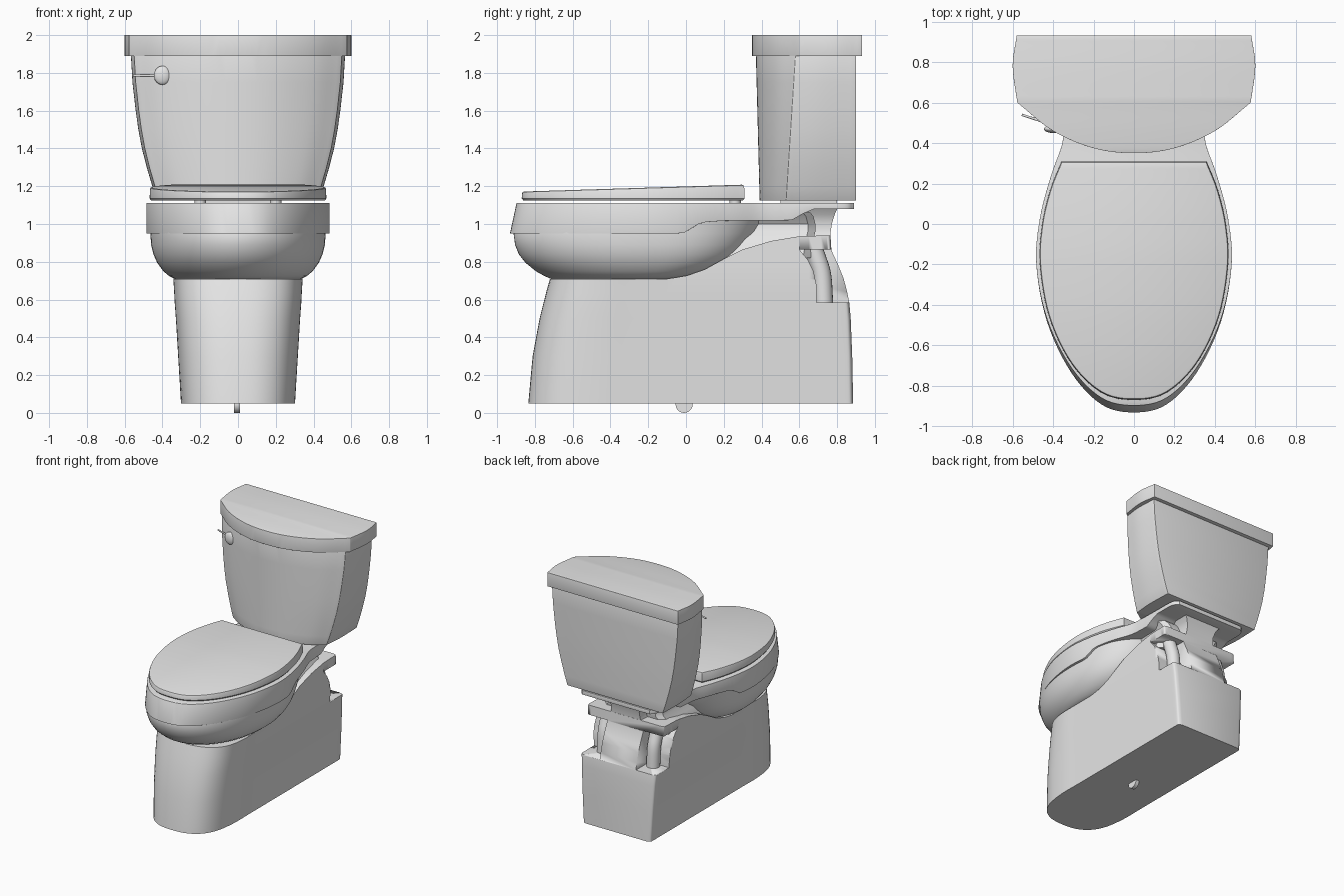
import bpy, bmesh, math
from mathutils import Vector

if "Cube" in bpy.data.objects:
    bpy.data.objects.remove(bpy.data.objects["Cube"])

mat = bpy.data.materials.new("pale grey ceramic")
mat.diffuse_color = (0.8, 0.8, 0.8, 1)
mat.use_nodes = True
mat.node_tree.nodes["Principled BSDF"].inputs["Base Color"].default_value = mat.diffuse_color


def finish(name, bm, bevel=0, angle=35):
    bmesh.ops.remove_doubles(bm, verts=bm.verts, dist=1e-5)
    bmesh.ops.recalc_face_normals(bm, faces=bm.faces)
    me = bpy.data.meshes.new(name)
    bm.to_mesh(me)
    bm.free()
    me.materials.append(mat)
    ob = bpy.data.objects.new(name, me)
    bpy.context.collection.objects.link(ob)
    bpy.ops.object.select_all(action='DESELECT')
    bpy.context.view_layer.objects.active = ob
    ob.select_set(True)
    if bevel:
        m = ob.modifiers.new("bevel", 'BEVEL')
        m.width, m.segments, m.limit_method, m.angle_limit = bevel, 3, 'ANGLE', math.radians(30)
        bpy.ops.object.modifier_apply(modifier=m.name)
    bpy.ops.object.shade_smooth_by_angle(angle=math.radians(angle))
    return ob


def smooth(pts, sub=6):
    """Catmull-Rom through 2D points, mirrored at x = 0 ends."""
    p = [Vector(q) for q in pts]
    def ghost(a, b):
        return Vector((-b.x, b.y)) if a.x == 0 else 2 * a - b
    p = [ghost(p[0], p[1])] + p + [ghost(p[-1], p[-2])]
    out = []
    for a, b, c, d in zip(p, p[1:], p[2:], p[3:]):
        for k in range(sub):
            t = k / sub
            out.append(0.5 * (2 * b + (c - a) * t + (2 * a - 5 * b + 4 * c - d) * t * t
                              + (3 * b - a - 3 * c + d) * t ** 3))
    return [(max(v.x, 0), v.y) for v in out + [p[-2]]]


def loft(name, rings, bevel=0, angle=35):
    """Rings are right-hand half outlines, front to back; mirrored and skinned."""
    bm = bmesh.new()
    full, pairs = [], []
    for r in rings:
        right = [bm.verts.new(p) for p in r]
        left = [v if v.co.x < 1e-6 else bm.verts.new((-v.co.x, v.co.y, v.co.z)) for v in right]
        full.append(right + [l for l, q in zip(left[::-1], right[::-1]) if l is not q])
        pairs.append((right, left))
    for a, b in zip(full, full[1:]):
        n = len(a)
        for i in range(n):
            j = (i + 1) % n
            bm.faces.new((a[i], a[j], b[j], b[i]))
    for right, left in (pairs[0], pairs[-1]):
        for i in range(len(right) - 1):
            bm.faces.new(dict.fromkeys((right[i], right[i + 1], left[i + 1], left[i])))
    return finish(name, bm, bevel, angle)


def table(y, pts):
    """Linear lookup."""
    if y <= pts[0][0]:
        return pts[0][1]
    for (a, u), (b, v) in zip(pts, pts[1:]):
        if y <= b:
            return u + (v - u) * (y - a) / (b - a)
    return pts[-1][1]


def rod(name, pts, r, seg=16):
    bm = bmesh.new()
    rings = []
    for i, p in enumerate(pts):
        d = Vector(pts[min(i + 1, len(pts) - 1)]) - Vector(pts[max(i - 1, 0)])
        q = d.to_track_quat('Z', 'Y')
        rings.append([bm.verts.new(Vector(p) + q @ Vector((r * math.cos(k * math.tau / seg),
                      r * math.sin(k * math.tau / seg), 0))) for k in range(seg)])
    for a, b in zip(rings, rings[1:]):
        for i in range(seg):
            bm.faces.new((a[i], a[i - 1], b[i - 1], b[i]))
    bm.faces.new(rings[0])
    bm.faces.new(rings[-1])
    return finish(name, bm)


def box(name, lo, hi):
    half = [(0, lo[1]), (hi[0], lo[1]), (hi[0], hi[1])]
    return loft(name, [[(x, y, z) for x, y in half] for z in (lo[2], hi[2])])


# tank lid
lid = smooth([(0, .35), (.2, .375), (.4, .46), (.577, .6)]) + \
    smooth([(.577, .6), (.6, .78), (.58, .932)])[1:]
loft("tank_lid", [[(x, y, z) for x, y in lid] for z in (1.89, 2.0)], 0.014)

# tank, tapering towards the bottom
tank = smooth([(0, .37), (.2, .395), (.4, .475), (.55, .58)]) + \
    smooth([(.55, .58), (.567, .72), (.56, .9)])[1:]
rings = []
for z, s in ((1.9, 1), (1.75, .985), (1.6, .955), (1.5, .93), (1.4, .897),
             (1.3, .852), (1.2, .8), (1.125, .755)):
    t = (1.9 - z) / .775
    c, f = .58 - .05 * t, .37 + .02 * t
    rings.append([(x * s, f + (y - .37) / .21 * (c - f) if y <= .58
                   else c + (y - .58) / .32 * (.9 - c), z) for x, y in tank])
loft("tank", rings, 0.018)
box("tank_gasket", (-.2, .5, 1.1), (.2, .8, 1.14))

# flush handle
bm = bmesh.new()
bmesh.ops.create_uvsphere(bm, u_segments=24, v_segments=16, radius=1)
bmesh.ops.scale(bm, vec=(.045, .02, .05), verts=bm.verts)
bmesh.ops.translate(bm, vec=(-.4, .47, 1.787), verts=bm.verts)
finish("flush_knob", bm)
rod("flush_lever", [(-.4, .49, 1.786), (-.555, .54, 1.786)], .006)

# seat cover, rising towards the back
seat = smooth([(0, -.87), (.16, -.835), (.31, -.69), (.42, -.46), (.466, -.2),
               (.455, .0), (.415, .17), (.36, .31)])
rings = []
for s, k, dz in ((.985, 0, 0), (1, 0, .01), (.997, 1, -.012), (.99, 1, -.003), (.975, 1, 0)):
    rings.append([(x * s, (y + .28) * s - .28,
                   1.125 + dz + k * (.047 + .036 * (y + .87) / 1.18)) for x, y in seat])
loft("seat_cover", rings)
for sx in (-1, 1):
    rod("seat_hinge", [(sx * .2, .26, 1.1), (sx * .2, .26, 1.14)], .03)

# rim with rear deck
rim = smooth([(0, -.897), (.16, -.86), (.31, -.71), (.43, -.47), (.483, -.2), (.465, .03),
              (.41, .24), (.357, .39), (.345, .5), (.342, .6), (.34, .7), (.335, .84), (.30, .89)])
under = [(-.03, .95), (.01, .96), (.05, .995), (.1, 1.01), (.2, 1.017), (.56, 1.02),
         (.62, 1.055), (.68, 1.08)]
def push(y, k):
    return y if y > -.2 else -.2 + (y + .2) * k
loft("rim_and_deck", [[(x, y, 1.112) for x, y in rim],
                      [(x, push(y, 1.05), table(y, under)) for x, y in rim]], 0.004)

# bowl
def egg(w, f, b, z, n=24):
    half = []
    for i in range(2 * n + 1):
        a = math.pi * i / (2 * n)
        c, s = math.cos(a), math.sin(a)
        if i <= n:
            half.append((w * s if i else 0, -.2 + (f + .2) * c, z))
        else:
            x = 0 if i == 2 * n else w * s ** .8
            half.append((x, -.2 + (b + .2) * (-c) ** .8, z))
    return half
loft("bowl", [egg(*r) for r in (
    (.465, -.88, .45, 1.02), (.464, -.913, .41, .95), (.460, -.905, .37, .89), (.448, -.885, .33, .84),
    (.428, -.85, .28, .795), (.395, -.795, .2, .75), (.365, -.75, .1, .725), (.335, -.715, 0, .71))], 0, 50)

# pedestal with a rising ledge at the back
foot = smooth([(0, -.835), (.12, -.82), (.215, -.76), (.275, -.65), (.3, -.48), (.3, -.3), (.3, -.1),
               (.3, .1), (.3, .2), (.3, .3), (.3, .45), (.3, .65), (.3, .82)], 4) + \
    smooth([(.3, .84), (.296, .868), (.27, .88)], 3)
ledge = [(-.1, .71), (0, .725), (.1, .76), (.2, .815), (.3, .865), (.45, .91), (.6, .935), (.76, .94)]
rings = []
for z, s, f, b in ((.05, 1, -.835, .885), (.3, 1.05, -.812, .88), (.5, 1.09, -.775, .872),
                   (.58, 1.11, -.755, .865), (.64, 1.12, -.74, .853), (.71, 1.135, -.72, .835),
                   (.78, 1.135, -.72, .807), (.86, 1.135, -.72, .77), (1, 1.135, -.72, .765)):
    ring = []
    for x, y in foot:
        if y > .65:
            y = .65 + (y - .65) * (b - .65) / .23
        y = push(y, (f + .2) / -.635)
        ring.append((x * s, y, min(z, table(y, ledge))))
    rings.append(ring)
base = loft("pedestal", rings)

# notches in the rear corners, each with a pipe
notch = [(.6, .865), (.645, .81), (.675, .75), (.69, .68), (.692, .585), (1, .585), (1, .865)]
for sx in (-1, 1):
    bm = bmesh.new()
    face = bm.faces.new([bm.verts.new((sx * .16, y, z)) for y, z in notch])
    ext = bmesh.ops.extrude_face_region(bm, geom=[face])
    bmesh.ops.translate(bm, vec=(sx * .4, 0, 0),
                        verts=[v for v in ext["geom"] if isinstance(v, bmesh.types.BMVert)])
    cutter = finish("notch_cutter", bm)
    cutter.hide_render = True
    bpy.context.view_layer.objects.active = base
    m = base.modifiers.new("notch", 'BOOLEAN')
    m.operation, m.solver, m.object = 'DIFFERENCE', 'EXACT', cutter
    bpy.ops.object.modifier_apply(modifier=m.name)
    bpy.data.objects.remove(cutter)
    path = smooth([(.66, .9), (.695, .81), (.72, .72), (.73, .56)])
    rod("trap_pipe", [(sx * .22, y, z) for y, z in path], .05, 20)

# neck between ledge and deck
rings = []
for z, w, b in ((.82, .31, .66), (.92, .285, .675), (.96, .25, .685), (1.0, .245, .685),
                (1.04, .27, .675), (1.06, .29, .66)):
    rings.append([(0, .1, z), (w, .1, z), (w, b - .04, z), (w - .04, b, z)])
loft("neck", rings)
loft("neck_spine", [[(0, .6, z), (w, .6, z), (w, b, z)] for z, w, b in (
    (.9, .15, .76), (.95, .13, .765), (1.0, .125, .772), (1.05, .14, .787), (1.09, .17, .805))])

# floor peg
rod("floor_peg", [(-.02, -.01, .045), (.01, -.01, .045)], .045, 24)
